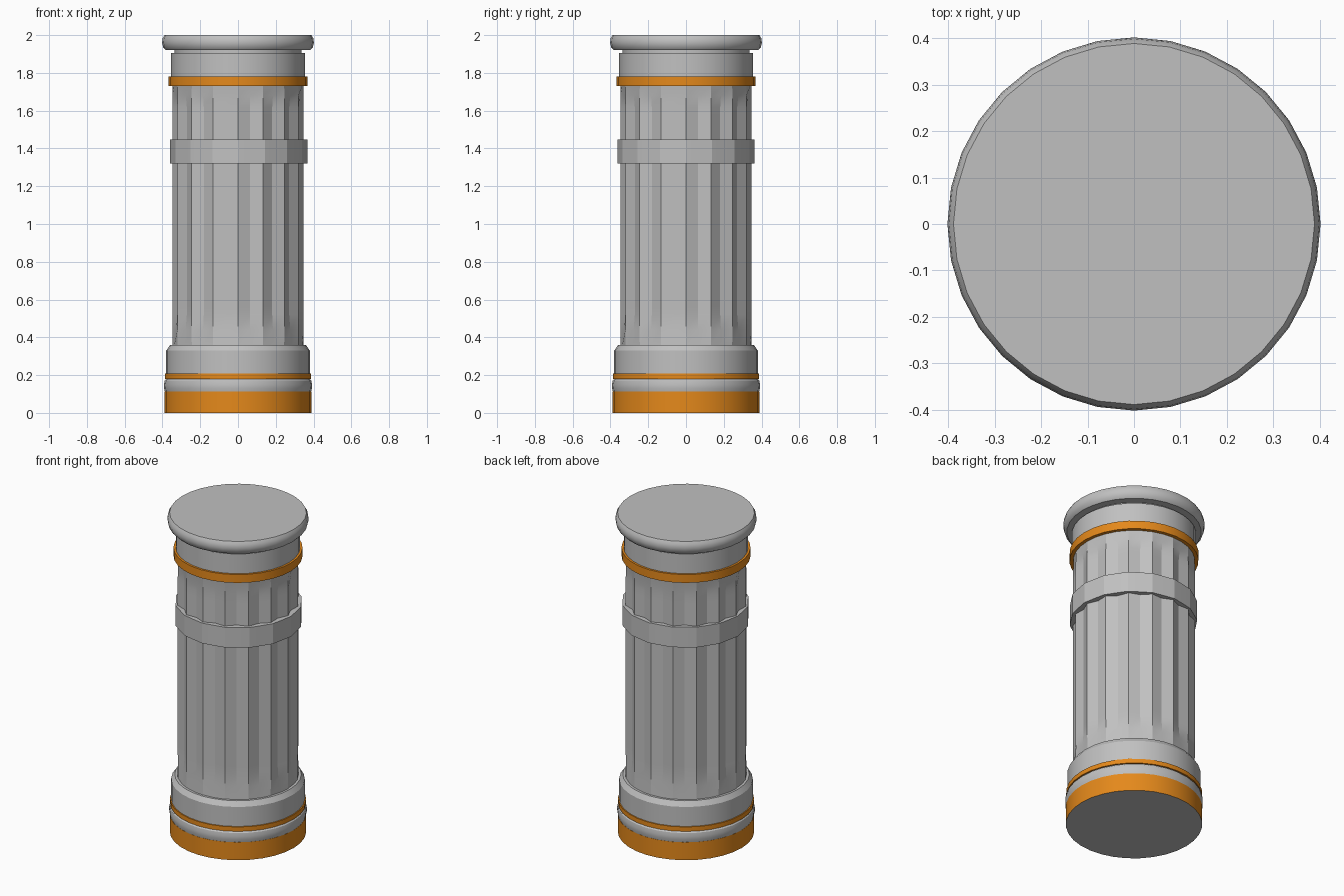
import bpy, bmesh, math

SIDES = 32


def material(name, rgb):
    m = bpy.data.materials.new(name)
    m.use_nodes = True
    m.diffuse_color = (*rgb, 1)
    m.node_tree.nodes["Principled BSDF"].inputs["Base Color"].default_value = (*rgb, 1)
    return m


def lathe(name, profile, mat, x=0.0, base_mat=None, crease=30):
    """Revolve (radius, z, groove depth) rings; every second column is a groove."""
    bm = bmesh.new()
    rings = []
    for r, z, *depth in profile:
        ring = []
        for i in range(SIDES):
            a = math.tau * i / SIDES
            rad = r - (depth[0] if depth and i % 2 else 0)
            ring.append(bm.verts.new((rad * math.cos(a) + x, rad * math.sin(a), z)))
        rings.append(ring)
    for low, high in zip(rings, rings[1:]):
        for i in range(SIDES):
            j = (i + 1) % SIDES
            bm.faces.new((low[i], low[j], high[j], high[i]))
    bottom = bm.faces.new(rings[0][::-1])
    bm.faces.new(rings[-1])
    if base_mat:
        bottom.material_index = 1
    mesh = bpy.data.meshes.new(name)
    bm.to_mesh(mesh)
    bm.free()
    mesh.materials.append(mat)
    if base_mat:
        mesh.materials.append(base_mat)
    obj = bpy.data.objects.new(name, mesh)
    bpy.context.collection.objects.link(obj)
    bpy.ops.object.select_all(action='DESELECT')
    obj.select_set(True)
    bpy.context.view_layer.objects.active = obj
    bpy.ops.object.shade_smooth_by_angle(angle=math.radians(crease))


if "Cube" in bpy.data.objects:
    bpy.data.objects.remove(bpy.data.objects["Cube"])

stone = material("grey stone", (0.53, 0.53, 0.53))
orange = material("orange trim", (0.78, 0.25, 0.011))

# Base: painted plinth with bare underside, moulding, thin painted ring and drum
lathe("plinth", [(0.388, 0), (0.388, 0.112)], orange, base_mat=stone)
lathe("base_moulding", [(0.387, 0.112), (0.391, 0.13), (0.392, 0.15),
                        (0.388, 0.17), (0.378, 0.18)], stone)
lathe("base_ring", [(0.387, 0.18), (0.387, 0.208)], orange)
lathe("base_drum", [(0.38, 0.208), (0.38, 0.33), (0.36, 0.36)], stone)

# Shaft with sharp grooves that fade out at both ends
lathe("fluted_shaft", [(0.346, 0.35, 0), (0.347, 0.44, 0.014), (0.348, 0.52, 0.022),
                       (0.348, 0.56, 0.022), (0.348, 1.58, 0.022), (0.348, 1.62, 0.022),
                       (0.347, 1.68, 0.014), (0.346, 1.73, 0)], stone, crease=18)
lathe("shaft_band", [(0.363, 1.32, 0.006), (0.363, 1.447, 0.006)], stone,
      x=0.004, crease=18)

# Head: painted ring, neck, recess and rounded cap
lathe("neck_ring", [(0.367, 1.73), (0.367, 1.782)], orange)
lathe("neck", [(0.354, 1.782), (0.354, 1.905)], stone)
lathe("cap_recess", [(0.335, 1.905), (0.335, 1.925)], stone)
lathe("cap", [(0.382, 1.92), (0.396, 1.935), (0.402, 1.96),
              (0.399, 1.983), (0.389, 2.0)], stone)
